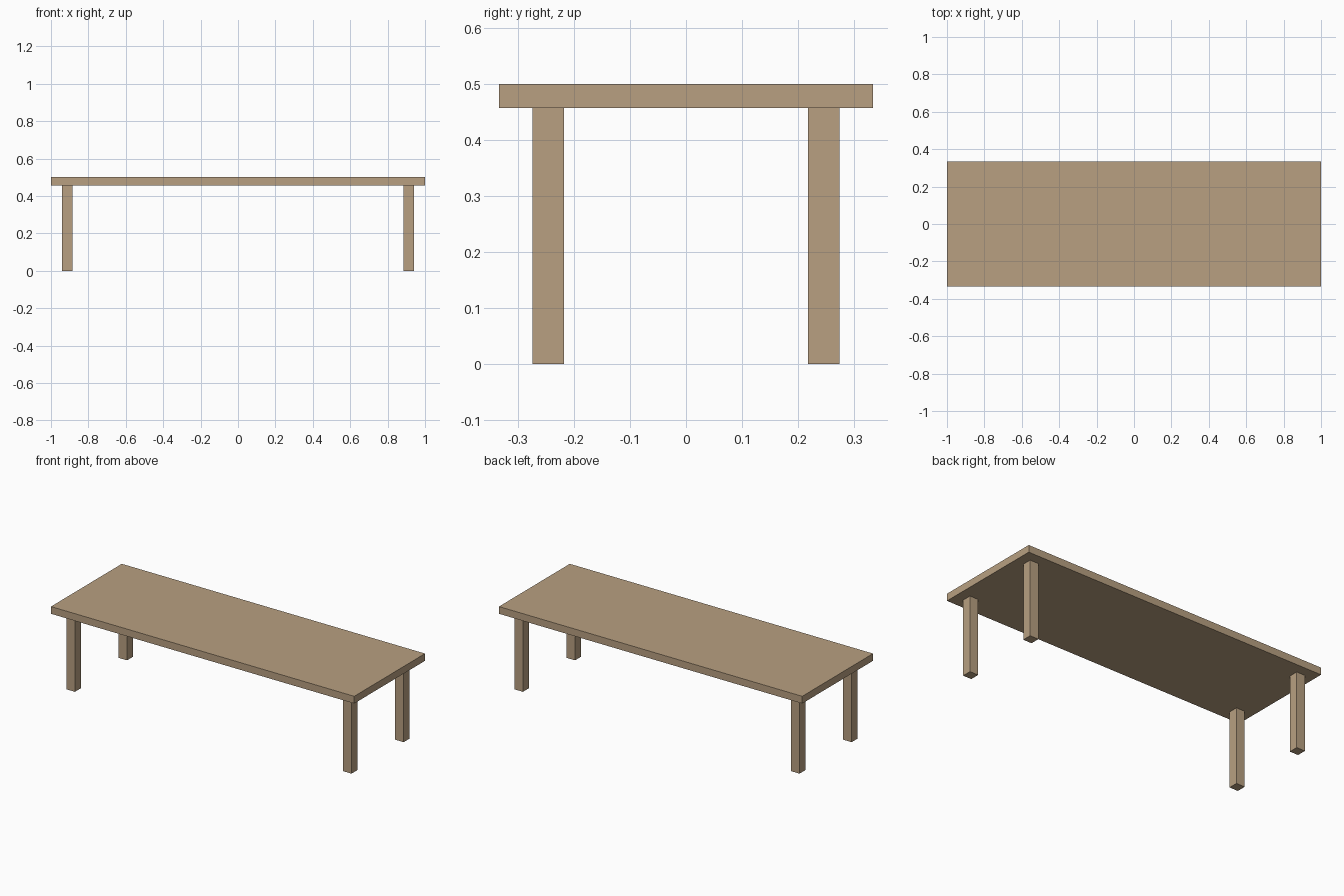
import bpy

if "Cube" in bpy.data.objects:
    bpy.data.objects.remove(bpy.data.objects["Cube"])

wood = bpy.data.materials.new("wood")
wood.diffuse_color = (0.48, 0.35, 0.22, 1)
wood.use_nodes = True
wood.node_tree.nodes["Principled BSDF"].inputs["Base Color"].default_value = wood.diffuse_color

TOP_Z, THICK = 0.5, 0.043
LEG_H, LEG_W = TOP_Z - THICK, 0.056


def box(name, center, size):
    bpy.ops.mesh.primitive_cube_add(size=1, location=center)
    ob = bpy.context.object
    ob.name = name
    ob.scale = size
    bpy.ops.object.transform_apply(location=False, rotation=False, scale=True)
    ob.data.materials.append(wood)
    return ob


# Table top slab
box("table_top", (0, 0, TOP_Z - THICK / 2), (2, 0.667, THICK))

# Four square legs, inset from the corners
for side, sx in (("left", -1), ("right", 1)):
    for end, sy in (("front", -1), ("back", 1)):
        box(f"{end}_{side}_leg", (sx * 0.912, sy * 0.2455, LEG_H / 2),
            (LEG_W, LEG_W, LEG_H))
